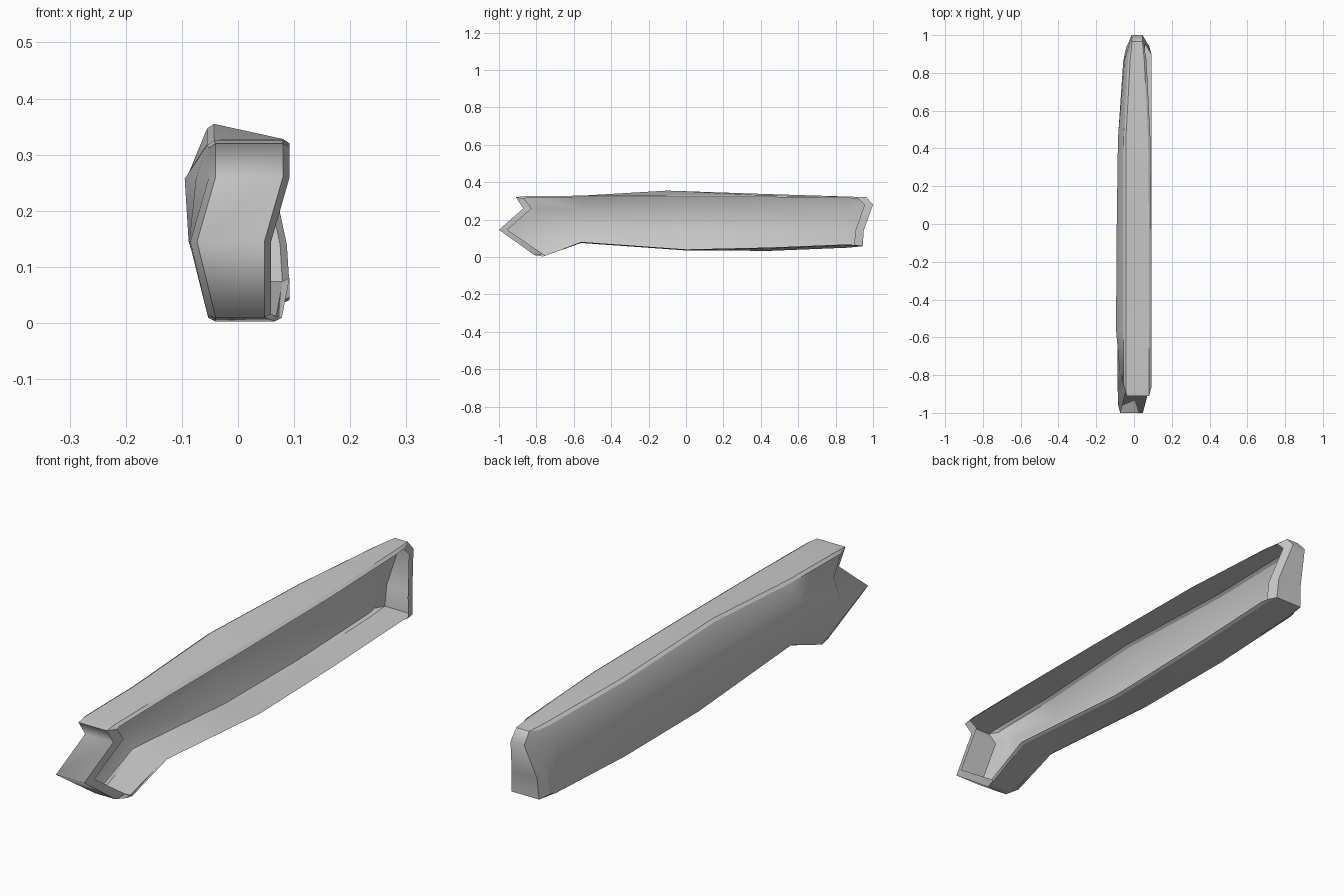
import bpy
import bmesh

cube = bpy.data.objects.get("Cube")
if cube:
    bpy.data.objects.remove(cube)

BEVEL = 0.012      # bevel depth across the thickness
END_INSET = 0.045  # bevel length at the two ends

# Rows of the side panel, front to back: (y, z, panel x, open rim x)
top = [(-.91, .32, -.052, .08), (-.865, .325, -.055, .08), (-.56, .328, -.055, .08),
       (-.1, .355, -.055, .08), (.45, .336, -.055, .075), (.87, .323, -.032, .054),
       (.965, .32, -.022, .045)]
upper = [(-.87, .26, -.052, .08), (-.79, .257, -.075, 0), (-.56, .257, -.095, 0),
         (-.05, .257, -.092, 0), (.45, .257, -.085, 0), (.87, .26, -.05, 0),
         (1.0, .28, -.025, .045)]
middle = [(-1.0, .145, -.085, .047), (-.82, .145, -.087, 0), (-.56, .145, -.088, 0),
          (-.02, .145, -.087, 0), (.45, .145, -.082, 0), (.85, .145, -.058, 0),
          (.95, .14, -.045, .075)]
bottom = [(-.81, .01, -.052, .047), (-.765, .003, -.053, .066), (-.56, .075, -.055, .08),
          (0, .035, -.055, .08), (.45, .033, -.055, .08), (.87, .05, -.052, .08),
          (.945, .058, -.05, .08)]
rows = [top, upper, middle, bottom]
last = len(top) - 1


def inset(r, c):
    """Shift from the wall edge to the bevelled edge, in y and z."""
    dy = {0: END_INSET, 1: 0.015, last: -END_INSET}.get(c, 0)
    dz = {0: -0.008, 3: 0.006}.get(r, 0)
    return dy, dz


def rim_height(r, z, y):
    """The rim is flatter than the panel edge along the top and bottom."""
    if r == 0:
        return min(z, 0.328)
    return z + 0.012 if r == 3 and 0.2 < y < 0.9 else z


bm = bmesh.new()
strip = bm.faces.layers.int.new("strip")


def add_face(verts, key):
    face = bm.faces.new(verts)
    face[strip] = key
    face.smooth = True


# Bulging side panel
panel = {}
for r, row in enumerate(rows):
    for c, (y, z, x, _) in enumerate(row):
        edge = r in (0, 3) or c in (0, last)
        dy, dz = inset(r, c) if edge else (0, 0)
        panel[r, c] = bm.verts.new((x, y + dy, z + dz))
for r in range(3):
    for c in range(last):
        add_face([panel[r, c], panel[r, c + 1], panel[r + 1, c + 1], panel[r + 1, c]], 0)

# Outline walked once round: top, back end, bottom, front end
outline = [(0, c) for c in range(last)] + [(r, last) for r in range(3)]
outline += [(3, c) for c in range(last, 0, -1)] + [(r, 0) for r in range(3, 0, -1)]

# Rings from the panel edge across the wall to the open rim
back_ring, front_ring, rim_ring = [], [], []
for r, c in outline:
    y, z, x, xf = rows[r][c]
    dy, dz = inset(r, c)
    zf = rim_height(r, z, y)
    back_ring.append(bm.verts.new((x + BEVEL, y, z)))
    front_ring.append(bm.verts.new((xf, y, zf)))
    rim_ring.append(bm.verts.new((xf + BEVEL, y + dy, zf + dz)))
rings = [[panel[k] for k in outline], back_ring, front_ring, rim_ring]

# Bevels and walls, one smooth strip per side
for i, here in enumerate(outline):
    j = (i + 1) % len(outline)
    there = outline[j]
    if here[0] == there[0]:
        side = 1 if here[0] == 0 else 2
    else:
        side = 3 if here[1] == 0 else 4
    for k in range(3):
        a, b = rings[k], rings[k + 1]
        add_face([a[i], b[i], b[j], a[j]], 10 * (k + 1) + side)

bmesh.ops.recalc_face_normals(bm, faces=bm.faces[:])
# The panel must face outward, to the closed side
bm.faces.ensure_lookup_table()
bm.normal_update()
if bm.faces[0].normal.x > 0:
    bmesh.ops.reverse_faces(bm, faces=bm.faces[:])

# Keep creases where two strips meet
for e in bm.edges:
    if len({f[strip] for f in e.link_faces}) > 1:
        e.smooth = False

mesh = bpy.data.meshes.new("hollow_beam_shell")
bm.to_mesh(mesh)
bm.free()
shell = bpy.data.objects.new("hollow_beam_shell", mesh)
bpy.context.collection.objects.link(shell)

# Plain grey finish
grey = bpy.data.materials.new("plain_grey")
grey.use_nodes = True
colour = (0.6, 0.6, 0.6, 1)
grey.diffuse_color = colour
grey.node_tree.nodes["Principled BSDF"].inputs["Base Color"].default_value = colour
mesh.materials.append(grey)
